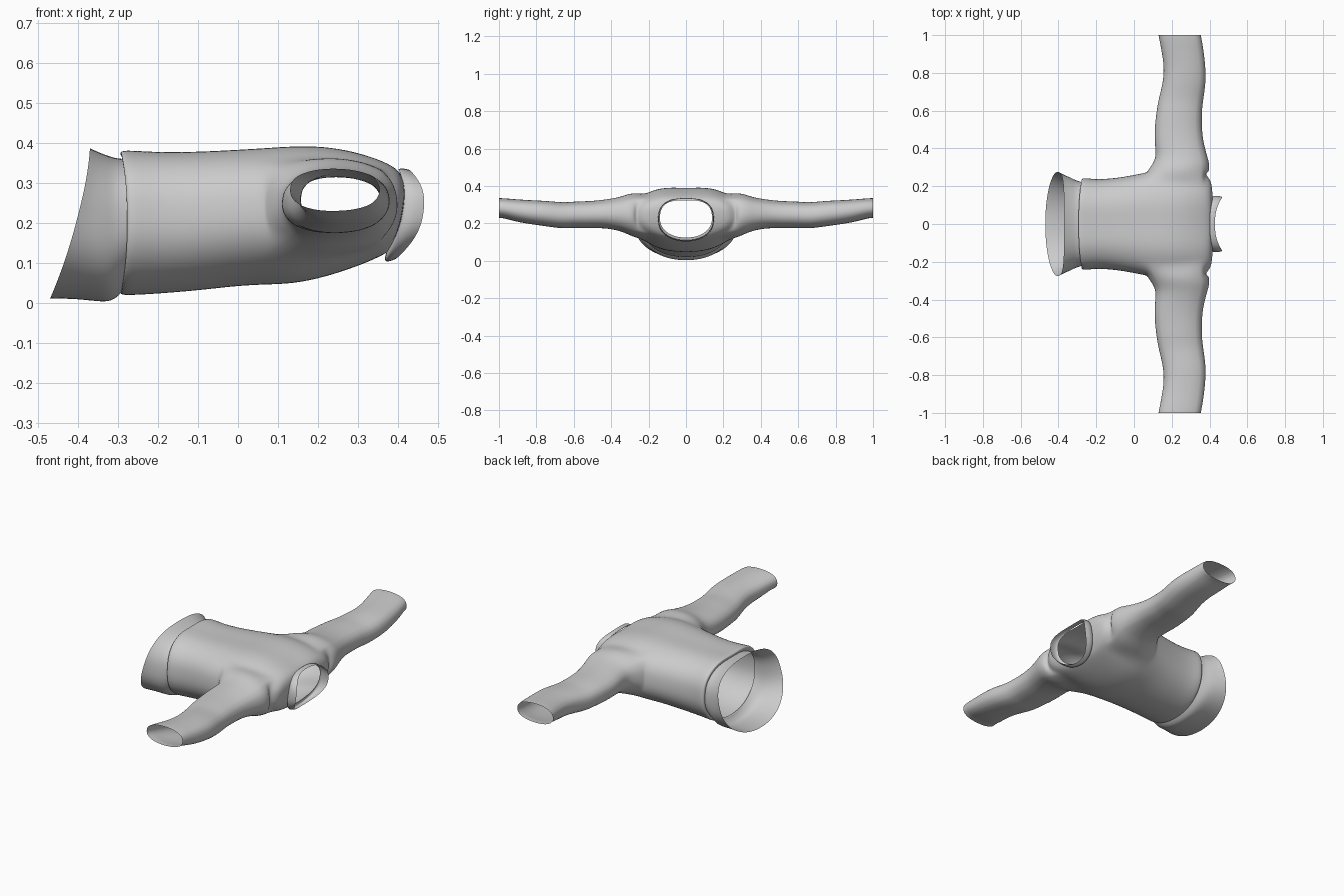
import bpy, bmesh
from math import cos, sin, pi, atan2, copysign

N = 32  # points around each ring


def spow(v, e):
    return copysign(abs(v) ** e, v)


def ring(bm, xb, xt, bulge, zb, zt, hw, dip=0.0):
    """Body cross-section: x at bottom/top, side bulge in x, z range, half width."""
    out = []
    for i in range(N):
        a = 2 * pi * i / N
        c, s = cos(a), sin(a)
        p = 2.6 if s > 0 else 2.15
        t = spow(s, 2 / p)
        y = hw * spow(c, 2 / p)
        z = (zb + zt) / 2 + (zt - zb) / 2 * t
        if s > 0:
            z -= dip * max(0, 1 - abs(y) / 0.12)
        out.append(bm.verts.new((xb + (xt - xb) * (t + 1) / 2 + bulge * c * c, y, z)))
    return out


def skin(bm, r0, r1):
    n = len(r0)
    for i in range(n):
        bm.faces.new((r0[i], r0[(i + 1) % n], r1[(i + 1) % n], r1[i]))


def finish(bm, name):
    bmesh.ops.recalc_face_normals(bm, faces=bm.faces)
    me = bpy.data.meshes.new(name)
    bm.to_mesh(me)
    bm.free()
    me.shade_smooth()
    ob = bpy.data.objects.new(name, me)
    bpy.context.collection.objects.link(ob)
    m = ob.modifiers.new("smooth", 'SUBSURF')
    m.levels = m.render_levels = 2
    return ob


# Torso with shoulders and sleeves, one open sheet of cloth
torso = [
    (-.283, -.283, .01, .034, .360, .222),
    (-.300, -.302, .02, .019, .387, .240),
    (-.270, -.270, .01, .018, .388, .246),
    (-.200, -.200, 0, .022, .383, .236),
    (-.100, -.100, 0, .030, .384, .243),
    (.000, .000, 0, .042, .389, .260),
    (.070, .070, 0, .045, .393, .275),
    (.140, .140, 0, .047, .398, .285),
    (.215, .215, 0, .063, .397, .285),
    (.285, .285, .015, .086, .385, .280),
    (.330, .345, .035, .104, .366, .268),
    (.355, .380, .040, .116, .350, .235),
    (.366, .398, .030, .122, .338, .175),
    (.370, .404, .025, .124, .330, .140),
]
H0, H1, W = 6, 10, 4  # armhole: ring range and half height in segments
bm = bmesh.new()
rings = [ring(bm, *t, dip=.008) for t in torso]
for k in range(len(rings) - 1):
    for i in range(N):
        off = min((i + .5) % (N / 2), N / 2 - (i + .5) % (N / 2))
        if H0 <= k < H1 and off < W:
            continue
        j = (i + 1) % N
        bm.faces.new((rings[k][i], rings[k][j], rings[k + 1][j], rings[k + 1][i]))

# Sleeve sections: |y|, x range, z range
sleeve = [
    (.275, .065, .402, .122, .368),
    (.32, .098, .401, .143, .357),
    (.36, .116, .389, .160, .342),
    (.44, .106, .367, .174, .328),
    (.52, .108, .360, .172, .321),
    (.60, .118, .361, .174, .319),
    (.66, .128, .368, .170, .314),
    (.75, .152, .382, .183, .323),
    (.83, .158, .380, .194, .326),
    (.91, .145, .371, .208, .331),
    (.97, .134, .361, .226, .336),
    (1.0, .128, .355, .228, .337),
]
for base, side in ((0, 1), (N // 2, -1)):
    idx = [(H0, o) for o in range(-W, W)] + [(k, W) for k in range(H0, H1)]
    idx += [(H1, o) for o in range(W, -W, -1)] + [(k, -W) for k in range(H1, H0, -1)]
    prev = [rings[k][(base + o) % N] for k, o in idx]
    ang = [atan2((v.co.z - .235) / .12, (v.co.x - .235) / .16) for v in prev]
    for n, (y, x0, x1, z0, z1) in enumerate(sleeve):
        cur = []
        for a in ang:
            px = (x0 + x1) / 2 + (x1 - x0) / 2 * spow(cos(a), .92)
            pz = (z0 + z1) / 2 + (z1 - z0) / 2 * spow(sin(a), .92)
            cur.append(bm.verts.new((px, side * y, pz)))
        skin(bm, prev, cur)
        prev = cur
finish(bm, "jacket_body")


def band(name, sections):
    b = bmesh.new()
    rs = [ring(b, *s) for s in sections]
    for r0, r1 in zip(rs, rs[1:]):
        skin(b, r0, r1)
    return finish(b, name)


# Flared hem band
band("hem_band", [
    (-.283, -.283, .01, .034, .360, .222),
    (-.310, -.305, 0, .004, .362, .232),
    (-.340, -.325, 0, .001, .368, .245),
    (-.400, -.348, 0, .009, .377, .262),
    (-.470, -.370, .015, .010, .387, .277),
])

# Stand-up collar, higher at the sides than at front and back
band("collar", [
    (.370, .404, .025, .124, .330, .140),
    (.364, .398, .030, .103, .335, .147),
    (.378, .412, .040, .102, .337, .152),
    (.395, .428, .052, .110, .333, .145),
])
